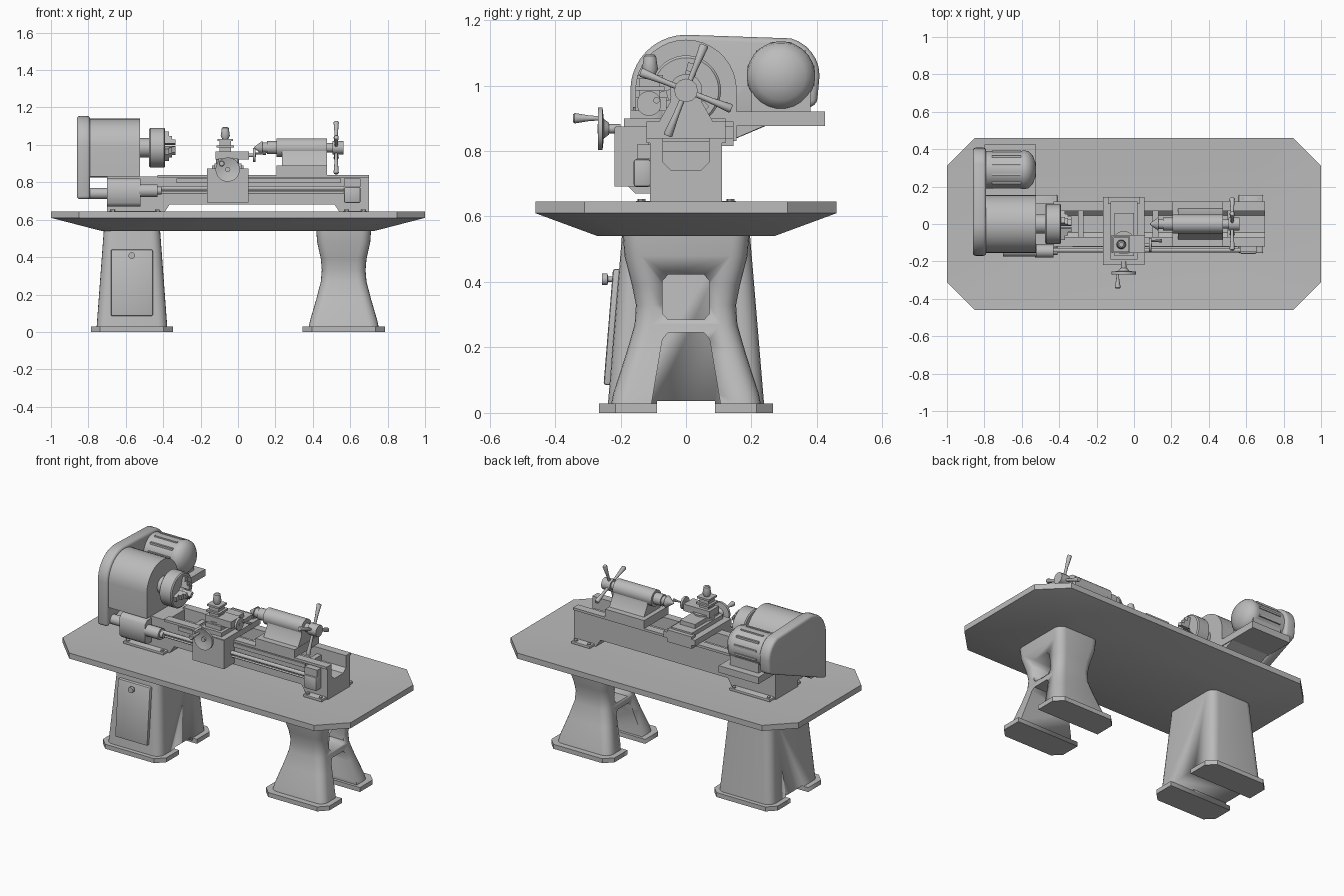
import bpy, bmesh
from math import sin, cos, pi, radians
from mathutils import Vector

if "Cube" in bpy.data.objects:
    bpy.data.objects.remove(bpy.data.objects["Cube"], do_unlink=True)

GREY = (0.5, 0.5, 0.5, 1)
paint = bpy.data.materials.new("machine_grey")
paint.use_nodes = True
paint.diffuse_color = GREY
paint.node_tree.nodes["Principled BSDF"].inputs["Base Color"].default_value = GREY


def finish(name, bm, bevel=0, segments=2, angle=35):
    """Turn a bmesh into a shaded object, with an optional bevel."""
    bmesh.ops.recalc_face_normals(bm, faces=bm.faces)
    mesh = bpy.data.meshes.new(name)
    bm.to_mesh(mesh)
    bm.free()
    mesh.materials.append(paint)
    ob = bpy.data.objects.new(name, mesh)
    bpy.context.collection.objects.link(ob)
    bpy.ops.object.select_all(action="DESELECT")
    bpy.context.view_layer.objects.active = ob
    ob.select_set(True)
    if bevel:
        mod = ob.modifiers.new("bevel", "BEVEL")
        mod.width, mod.segments, mod.angle_limit = bevel, segments, radians(50)
        bpy.ops.object.modifier_apply(modifier=mod.name)
    bpy.ops.object.shade_smooth_by_angle(angle=radians(angle))
    return ob


def loft(name, rings, **style):
    """Skin a list of closed rings and cap both ends."""
    bm = bmesh.new()
    rows = [[bm.verts.new(p) for p in ring] for ring in rings]
    n = len(rows[0])
    for a, b in zip(rows, rows[1:]):
        for i in range(n):
            j = (i + 1) % n
            bm.faces.new((a[i], a[j], b[j], b[i]))
    bm.faces.new(rows[0])
    bm.faces.new(rows[-1])
    return finish(name, bm, **style)


def box(name, x, y, z, **style):
    rings = [[(x[0], y[0], h), (x[1], y[0], h), (x[1], y[1], h), (x[0], y[1], h)] for h in z]
    return loft(name, rings, **style)


def prism(name, outline, x, **style):
    """Extrude a (y, z) outline along x."""
    return loft(name, [[(h, p, q) for p, q in outline] for h in x], **style)


def turned(name, origin, axis, profile, sides=24, **style):
    """Revolve (distance, radius) pairs about an axis."""
    axis, origin = Vector(axis).normalized(), Vector(origin)
    u = axis.orthogonal().normalized()
    v = axis.cross(u)
    turn = [2 * pi * (i + .5) / sides for i in range(sides)]
    rings = [[origin + axis * t + (u * cos(a) + v * sin(a)) * r for a in turn] for t, r in profile]
    return loft(name, rings, **style)


def ring(cx, hx, hy, cut, z, steps=1):
    """Rectangle with cut or rounded corners at height z."""
    pts = []
    for k, (sx, sy) in enumerate([(1, 1), (-1, 1), (-1, -1), (1, -1)]):
        for s in range(steps + 1):
            a = pi / 2 * (k + s / steps)
            pts.append((cx + sx * (hx - cut) + cut * cos(a), sy * (hy - cut) + cut * sin(a), z))
    return pts


def carve(ob, cutter):
    mod = ob.modifiers.new("cut", "BOOLEAN")
    mod.operation, mod.solver, mod.object = "DIFFERENCE", "EXACT", cutter
    bpy.context.view_layer.objects.active = ob
    bpy.ops.object.modifier_apply(modifier=mod.name)
    bpy.data.objects.remove(cutter, do_unlink=True)


def mirror_y(half):
    return half + [(-y, z) for y, z in reversed(half)]


def arc(cy, cz, r, start, end, steps=10):
    angles = [radians(start + (end - start) * i / steps) for i in range(steps + 1)]
    return [(cy + r * cos(a), cz + r * sin(a)) for a in angles]


# Chip tray with cut corners, tapered underside and shallow dish
loft("chip_tray", [ring(0, .73, .27, .1, .54), ring(0, 1, .46, .15, .61),
                   ring(0, 1, .46, .15, .645), ring(0, .74, .27, .1, .632)], angle=25)

# Pedestals: straight under the headstock, waisted under the tailstock
left = (-.567, [(.19, .24, .01), (.15, .195, .55)])
right = (.565, [(.19, .232, .01), (.18, .222, .06), (.145, .183, .18), (.122, .157, .27),
                (.117, .153, .33), (.122, .165, .39), (.142, .188, .48), (.147, .193, .55)])
for side, (cx, levels) in (("headstock", left), ("tailstock", right)):
    leg = loft(side + "_pedestal", [ring(cx, hx, hy, .05, z, 5) for hx, hy, z in levels], angle=40)
    foot = loft(side + "_pedestal_flange", [ring(cx, .22, .265, .05, z) for z in (0, .028)])
    span = (cx - .3, cx + .3)
    slot = [(-.088, -.1), (-.088, .036), (.088, .036), (.088, -.1)]
    arch = mirror_y([(-.112, -.1), (-.105, .03), (-.072, .225), (-.055, .245)])
    window = mirror_y([(-.055, .285), (-.072, .303), (-.072, .403), (-.055, .422)])
    carve(foot, prism("cutter", slot, span))
    for shape in ([slot] if side == "headstock" else [arch, window]):
        carve(leg, prism("cutter", shape, span))

# Cabinet door following the slope of the pedestal
door = [[(x, y + d, z) for x, y, z in [(-.68, -.252, .085), (-.455, -.252, .085),
         (-.455, -.223, .44), (-.68, -.223, .44)]] for d in (0, .035)]
loft("cabinet_door", door, bevel=.008)
turned("door_knob", (-.568, -.21, .408), (0, -1, 0), [(0, .008), (.028, .008), (.03, .018), (.046, .018)], 12)

# Bed: channel section on feet with bolted pads
prism("lathe_bed", mirror_y([(-.11, .68), (-.11, .84), (-.07, .84), (-.07, .765), (-.045, .74)]), (-.43, .7))
box("bed_under_headstock", (-.7, -.42), (-.11, .11), (.63, .83))
for name, x0, x1, slope in (("left", -.7, -.4, .035), ("right", .55, .7, -.035)):
    rings = [[(x0 + min(slope, 0) * k, y, z), (x1 + max(slope, 0) * k, y, z)] for y in (-.11, .11)
             for z, k in ((.63, 0), (.682, 1))]
    loft(name + "_bed_foot", [rings[0] + rings[1][::-1], rings[2] + rings[3][::-1]])
    box(name + "_foot_pad", (x0 + .01, x1 - .01), (-.155, .155), (.63, .647), bevel=.004)
    for x in (x0 + .03, x1 - .03):
        for y in (-.136, .136):
            turned(name + "_foot_bolt", (x, y, .64), (0, 0, 1), [(0, .012), (.014, .012)], 6)
for x in (-.3, .1, .5):
    box("bed_rib", (x, x + .03), (-.07, .07), (.73, .8))
for y in (-.12, .11):
    box("bed_way", (-.43, .7), (y, y + .01), (.825, .84))
box("feed_rack", (-.33, .55), (-.122, -.108), (.795, .82))
for z, r in ((.768, .012), (.745, .006)):
    turned("feed_rod", (-.53, -.14, z), (1, 0, 0), [(0, r), (1.11, r)], 12)
box("feed_rod_bracket", (.567, .655), (-.16, -.108), (.69, .775), bevel=.008)
box("feed_rod_bracket_cap", (.567, .655), (-.15, -.108), (.775, .82))

# Headstock, belt guard and feed gearbox
axis_z = .985
body = arc(0, axis_z, .155, 0, 180, 18) + [(-.155, .83), (.155, .83)]
prism("headstock", body, (-.8, -.525))
guard = arc(0, axis_z, .17, 90, 180) + [(-.17, .71), (-.15, .71), (.24, .875), (.4, .943)]
guard += arc(.29, 1.03, .118, 0, 75, 6)
prism("belt_guard", guard, (-.862, -.79), bevel=.022, segments=3)
gear = [(-.115, .67), (-.155, .67), (-.175, .69), (-.175, .8), (-.155, .82), (0, .82), (0, .67)]
prism("feed_gearbox", gear, (-.7, -.522), angle=50)
turned("gearbox_shaft", (-.8, -.11, .74), (1, 0, 0), [(0, .03), (.11, .03)])
turned("gearbox_boss", (-.53, -.145, .755), (1, 0, 0), [(0, .035), (.1, .035), (.1, .02), (.12, .02)], 16)

# Spindle, chuck and three stepped jaws
turned("spindle", (-.53, 0, axis_z), (1, 0, 0), [(0, .052), (.06, .052)])
turned("chuck", (-.475, 0, axis_z), (1, 0, 0),
       [(0, .1), (.006, .107), (.08, .107), (.086, .1), (.086, .03), (.05, .03)], 32)
for k in range(3):
    a = radians(75 + 120 * k)
    out, side = Vector((0, cos(a), sin(a))), Vector((0, -sin(a), cos(a))) * .016
    steps = [(-.4, .02), (-.335, .02), (-.335, .04), (-.352, .04), (-.352, .06),
             (-.37, .06), (-.37, .085), (-.4, .085)]
    loft("chuck_jaw", [[Vector((x, 0, axis_z)) + out * r + side * s for x, r in steps] for s in (-1, 1)])

# Motor on its shelf, with cooling fins
box("motor_shelf", (-.8, -.525), (.15, .425), (.877, .92))
box("motor_cradle", (-.77, -.57), (.2, .38), (.91, .98))
prism("shelf_bracket", [(.1, .83), (.12, .825), (.24, .877), (.1, .9)], (-.79, -.53))
turned("motor", (-.8, .29, 1.03), (1, 0, 0),
       [(0, .1), (.19, .1), (.21, .105), (.235, .1), (.26, .075), (.274, .035), (.277, .008)], 24)
for k in range(12):
    a = pi / 6 * (k + .5)
    y, z = .29 + .1 * cos(a), 1.03 + .1 * sin(a)
    box("motor_fin", (-.76, -.605), (y - .006, y + .006), (z - .006, z + .006))

# Carriage: saddle, apron and cross slide
box("saddle", (-.165, .055), (-.215, .145), (.838, .875))
box("saddle_rear_gib", (-.14, .03), (.108, .145), (.815, .89))
box("apron", (-.165, .055), (-.218, -.115), (.692, .872))
box("cross_slide", (-.125, .02), (-.19, .12), (.87, .9))
box("cross_slide_top", (-.105, .0), (-.17, .06), (.9, .926))
turned("swivel_base", (-.055, -.1, .9), (0, 0, 1), [(0, .062), (.035, .062)])
box("compound_slide", (-.12, .06), (-.155, -.06), (.922, .965))
box("tool_post", (-.1, -.037), (-.142, -.08), (.96, 1.025))
box("tool_post_plate", (-.115, -.022), (-.155, -.066), (.985, .997))
box("tool_post_cap", (-.11, -.027), (-.15, -.071), (1.02, 1.032))
turned("tool_post_knob", (-.068, -.11, 1.03), (0, 0, 1),
       [(0, .016), (.02, .025), (.045, .021), (.06, .019), (.065, .012)], 16)

# Cross feed handwheel with crank grip
turned("handwheel_shaft", (-.055, -.2, .868), (0, -1, 0), [(0, .014), (.07, .014)], 12)
turned("handwheel", (-.055, -.235, .868), (0, -1, 0),
       [(0, .018), (.016, .03), (.02, .065), (.034, .065), (.03, .05), (.022, .02)], 24)
turned("handwheel_grip", (-.087, -.262, .9), (0, -1, 0), [(0, .007), (.03, .008), (.078, .016), (.083, .012)], 12)

# Compound feed handwheel
turned("compound_shaft", (.05, -.113, .945), (1, 0, 0), [(0, .01), (.045, .01)], 12)
turned("compound_wheel", (.08, -.113, .945), (1, 0, 0), [(0, .038), (.014, .038)], 16)
turned("compound_grip", (.09, -.09, .955), (1, 0, 0), [(0, .005), (.03, .006), (.06, .01)], 10)

# Tailstock: clamped base, web, barrel, quill and live point
box("tailstock_base", (.207, .477), (-.12, .12), (.838, .89))
prism("tailstock_web", mirror_y([(-.085, .885), (-.048, .95), (-.045, axis_z)]), (.235, .475))
turned("tailstock_barrel", (.207, 0, axis_z), (1, 0, 0), [(0, .05), (.268, .05)])
turned("quill", (.085, 0, axis_z), (1, 0, 0),
       [(0, .003), (.045, .036), (.045, .028), (.07, .028), (.07, .035), (.14, .035)], 20)

# Star wheel with four flared spokes
turned("star_wheel_hub", (.47, 0, axis_z), (1, 0, 0), [(0, .025), (.035, .025), (.035, .036), (.095, .036)], 12)
for k in range(4):
    a = radians(68 + 90 * k)
    turned("star_wheel_spoke", (.525, 0, axis_z), (0, cos(a), sin(a)),
           [(.02, .008), (.08, .009), (.145, .014), (.15, .011)], 12)
